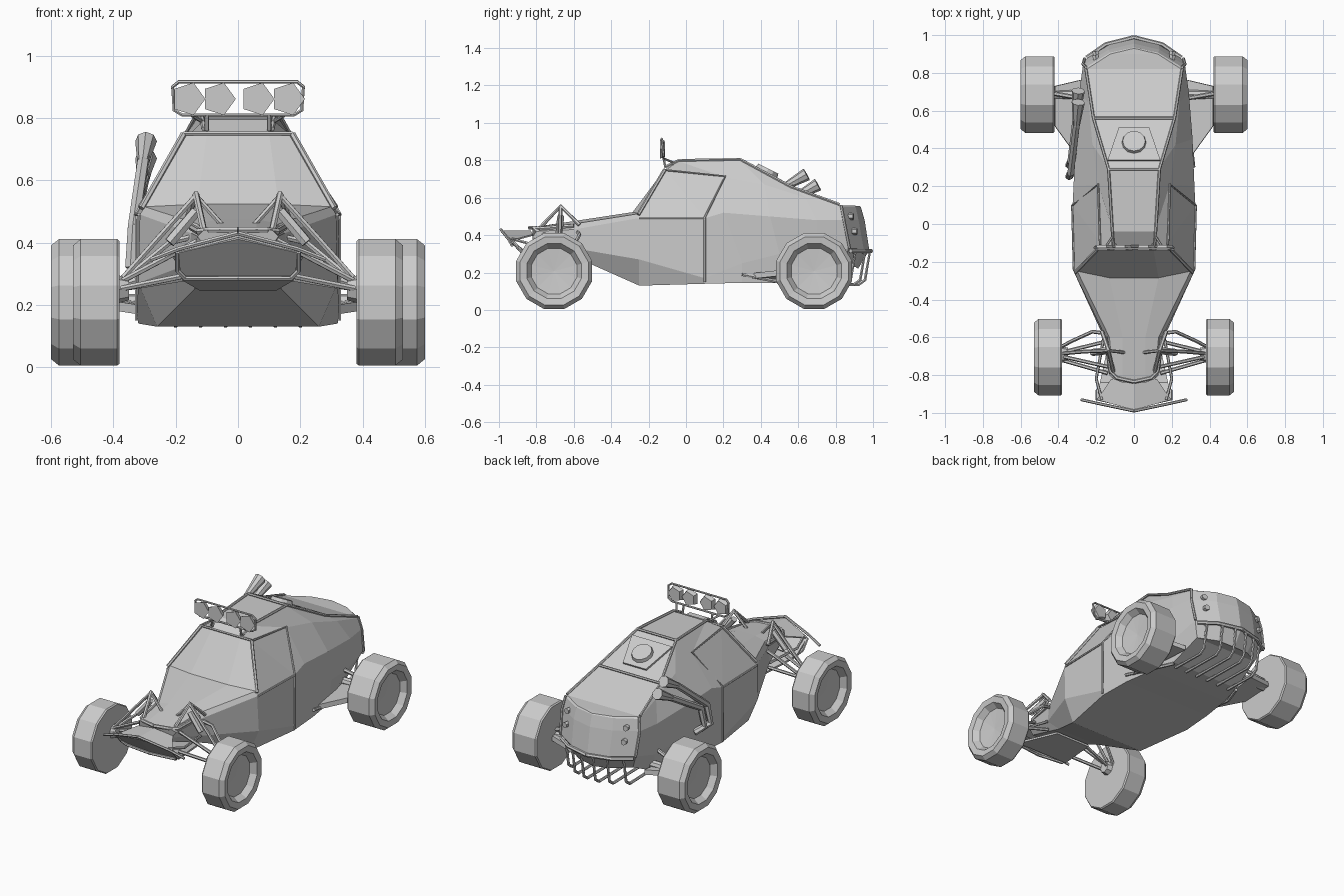
import bpy, bmesh, math
from mathutils import Vector


def finish(name, bm):
    bmesh.ops.remove_doubles(bm, verts=bm.verts, dist=0.0005)
    bmesh.ops.recalc_face_normals(bm, faces=bm.faces)
    me = bpy.data.meshes.new(name)
    bm.to_mesh(me)
    bm.free()
    ob = bpy.data.objects.new(name, me)
    bpy.context.collection.objects.link(ob)
    return ob


def tube(name, pts, r=0.008, mirror=True, cyclic=False):
    cu = bpy.data.curves.new(name, 'CURVE')
    cu.dimensions = '3D'
    cu.bevel_depth, cu.bevel_resolution, cu.use_fill_caps = r, 1, True
    for s in ((1, -1) if mirror else (1,)):
        sp = cu.splines.new('POLY')
        sp.points.add(len(pts) - 1)
        for p, (x, y, z) in zip(sp.points, pts):
            p.co = (s * x, y, z, 1)
        sp.use_cyclic_u = cyclic
        sp.use_smooth = False
    ob = bpy.data.objects.new(name, cu)
    bpy.context.collection.objects.link(ob)
    return ob


def plate(name, pts, thick=0.01, mirror=False):
    bm = bmesh.new()
    for s in ((1, -1) if mirror else (1,)):
        bm.faces.new([bm.verts.new((s * x, y, z)) for x, y, z in pts])
    ob = finish(name, bm)
    mod = ob.modifiers.new("thickness", 'SOLIDIFY')
    mod.thickness, mod.offset = thick, 0
    return ob


def prism(name, a, b, r1, r2, sides):
    # closed cylinder or cone running from a to b
    a, b = Vector(a), Vector(b)
    bm = bmesh.new()
    bmesh.ops.create_cone(bm, cap_ends=True, segments=sides, radius1=r1, radius2=r2, depth=(b - a).length)
    ob = finish(name, bm)
    ob.location = (a + b) / 2
    ob.rotation_euler = (b - a).to_track_quat('Z', 'Y').to_euler()
    return ob


# Body: half sections from floor edge up to roof edge, lofted nose to tail
sections = [
    [(.09, -.82, .36), (.11, -.82, .39), (.13, -.80, .42), (.11, -.82, .44), (.06, -.84, .44)],
    [(.14, -.52, .25), (.16, -.60, .33), (.15, -.60, .43), (.13, -.60, .46), (.06, -.60, .475)],
    [(.26, -.25, .13), (.32, -.25, .27), (.315, -.26, .49), (.30, -.25, .515), (.13, -.285, .523)],
    [(.32, .10, .14), (.325, .10, .17), (.325, .10, .49), (.17, -.11, .745), (.10, -.115, .75)],
    [(.31, .30, .145), (.31, .30, .25), (.32, .20, .52), (.19, .21, .71), (.11, -.04, .795)],
    [(.28, .50, .145), (.30, .50, .30), (.31, .45, .50), (.22, .42, .67), (.13, .29, .80)],
    [(.24, .65, .15), (.27, .70, .28), (.29, .70, .48), (.24, .64, .60), (.21, .56, .655)],
    [(.22, .84, .24), (.26, .87, .33), (.27, .84, .48), (.255, .83, .55), (.25, .82, .56)],
]
tip = [(0, .92, .22), (0, .98, .32), (0, .955, .48), (0, .935, .55), (0, .93, .555)]
mid = [((a[0] + b[0]) / 2, (a[1] + b[1]) / 2 + .025, (a[2] + b[2]) / 2) for a, b in zip(sections[-1], tip)]
sections += [mid, tip]
bm = bmesh.new()
rings = []
for sec in sections:
    full = [(0, *sec[0][1:])] + sec + [(0, *sec[-1][1:])]
    full += [(-x, y, z) for x, y, z in reversed(sec)]
    rings.append([bm.verts.new(p) for p in full])
for r0, r1 in zip(rings, rings[1:]):
    n = len(r0)
    for i in range(n):
        bm.faces.new((r0[i], r0[(i + 1) % n], r1[(i + 1) % n], r1[i]))
bm.faces.new(rings[0])
finish("body_shell", bm)


# Wheels: spun tyre profile with a dished rim
def wheel(name, xin, xout, y, r, side, sides=12):
    prof = [(xin, 0), (xin, r * .97), (xin + .008, r), (xout - .025, r), (xout, r * .9),
            (xout - .005, r * .72), (xout - .04, r * .6), (xout - .05, 0)]
    bm = bmesh.new()
    loops = []
    for k in range(sides):
        a = 2 * math.pi * (k + .5) / sides
        loops.append([bm.verts.new((side * x, y + q * math.cos(a), .208 + q * math.sin(a))) for x, q in prof])
    for k in range(sides):
        p, q = loops[k], loops[(k + 1) % sides]
        for i in range(len(prof) - 1):
            bm.faces.new((p[i], p[i + 1], q[i + 1], q[i]))
    bmesh.ops.dissolve_degenerate(bm, dist=.0005, edges=bm.edges)
    finish(name, bm)


for s, tag in ((1, "right"), (-1, "left")):
    wheel("front_wheel_" + tag, .38, .53, -.705, .21, s)
    wheel("rear_wheel_" + tag, .42, .60, .685, .21, s)
    prism("rear_axle_" + tag, (s * .2, .685, .21), (s * .43, .685, .21), .025, .025, 8)
    prism("front_hub_" + tag, (s * .35, -.69, .25), (s * .385, -.69, .25), .035, .045, 8)
    # Tail lights
    for z in (.42, .50):
        y = .92 - (z - .42) * .25
        prism("tail_light_" + tag, (s * .20, y - .03, z), (s * .205, y - .005, z), .018, .018, 6)

# Rear trailing arms
plate("rear_arm", [(.29, .34, .18), (.42, .52, .20), (.42, .73, .21), (.25, .77, .19)], .03, True)
tube("rear_skid_rod", [(.315, .30, .19), (.29, .52, .145), (.24, .65, .14)], .01)
tube("rear_link", [(.25, .66, .30), (.42, .69, .25)], .012)

# Front suspension towers, shocks and arms
tube("shock_tower", [(.17, -.57, .455), (.135, -.67, .555), (.11, -.78, .44)], .011)
tube("tower_brace", [(.135, -.67, .55), (.05, -.68, .455)], .009)
tube("tower_strut", [(.135, -.67, .55), (.26, -.675, .41), (.375, -.685, .28)], .010)
tube("front_shock", [(.135, -.67, .50), (.22, -.68, .40)], .019)
tube("upper_arm", [(.14, -.58, .42), (.22, -.57, .40), (.33, -.62, .31), (.385, -.65, .26)], .010)
tube("upper_arm_front", [(.12, -.76, .41), (.385, -.70, .27)], .010)
tube("lower_arm", [(.14, -.62, .29), (.385, -.68, .25)], .010)
tube("lower_arm_front", [(.14, -.79, .30), (.385, -.72, .25)], .010)

# Nose skid plate and bumper
plate("skid_plate", [(.12, -.56, .25), (.18, -.84, .285), (-.18, -.84, .285), (-.12, -.56, .25)], .012)
plate("bumper_plate", [(.18, -.84, .285), (.195, -.93, .37), (0, -.975, .415), (0, -.86, .285)], .012, True)
plate("bumper_top", [(.195, -.93, .37), (.12, -.82, .40), (0, -.83, .42), (0, -.985, .42)], .008, True)
tube("bumper_bar", [(0, -.99, .43), (.19, -.95, .38), (.28, -.93, .345)], .008)
tube("bumper_hoop", [(.195, -.93, .37), (.195, -.88, .31), (.17, -.86, .285), (0, -.88, .285)], .008)
tube("bumper_brace", [(.17, -.93, .38), (.20, -.82, .35), (.16, -.60, .33)], .008)
tube("nose_rail", [(0, -.835, .44), (.09, -.815, .44), (.125, -.78, .435), (.15, -.60, .45)], .011)

# Roll cage tubes along the body edges
tube("roof_rail", [(.11, -.11, .765), (.115, -.04, .80), (.135, .29, .806), (.215, .56, .66), (.255, .82, .565)], .008)
tube("roof_cross_bar", [(-.135, .29, .806), (.135, .29, .806)], .008, False)
tube("rear_cross_bar", [(-.215, .56, .66), (.215, .56, .66)], .008, False)
tube("windscreen_pillar", [(.31, -.255, .51), (.175, -.115, .748)], .010)
tube("windscreen_header", [(-.175, -.117, .75), (.175, -.117, .75)], .007, False)
tube("door_pillar", [(.18, -.11, .748), (.19, .21, .715), (.325, .10, .495), (.326, .10, .15)], .006)
tube("door_sill_trim", [(.318, -.25, .49), (.327, .10, .49)], .006)
tube("tail_pillar", [(.255, .83, .56), (.27, .845, .48), (.262, .875, .33)], .008)

# Roof light bar
tube("light_frame", [(.18, -.12, .81), (.205, -.12, .825), (.21, -.125, .90), (.19, -.13, .916),
                     (-.19, -.13, .916), (-.21, -.125, .90), (-.205, -.12, .825), (-.18, -.12, .81)],
     .006, False, True)
tube("light_bracket", [(.10, -.11, .76), (.10, -.12, .81)], .007)
tube("light_brace", [(.11, -.06, .785), (.15, -.12, .81)], .006)
for x in (-.16, -.062, .062, .16):
    lamp = prism("roof_lamp", (x, -.14, .861), (x, -.112, .861), .055, .045, 5)
    lamp.rotation_euler.rotate_axis('Z', math.pi / 10)

# Engine hatch with round cap on the sloping rear roof
plate("engine_hatch", [(-.14, .335, .781), (.14, .335, .781), (.08, .51, .689), (-.08, .51, .689)], .012)
prism("fuel_cap", (0, .425, .725), (0, .44, .755), .068, .06, 12)

# Twin exhaust pipes on the left side
for i, (dy, dz) in enumerate(((0, 0), (.06, -.055))):
    pts = [(-.31, .30 + dy, .30), (-.345, .25 + dy, .33), (-.335, .27 + dy, .45),
           (-.305, .52 + dy, .655 + dz), (-.295, .59 + dy, .69 + dz)]
    tube("exhaust_pipe_%d" % i, pts, .020, False)
    prism("exhaust_tip_%d" % i, pts[3], (-.295, .645 + dy, .725 + dz), .018, .035, 8)

# Rear bumper cage of bent bars
for x in (.04, .12, .20):
    y = .985 - x * x * 2
    tube("rear_guard_bar", [(x, y - .03, .315), (x, y, .305), (x, y - .025, .16), (x, y - .06, .135),
                            (x, .62, .14)], .009)
tube("rear_guard_rail", [(0, .988, .315), (.15, .95, .315), (.25, .88, .315)], .012)
